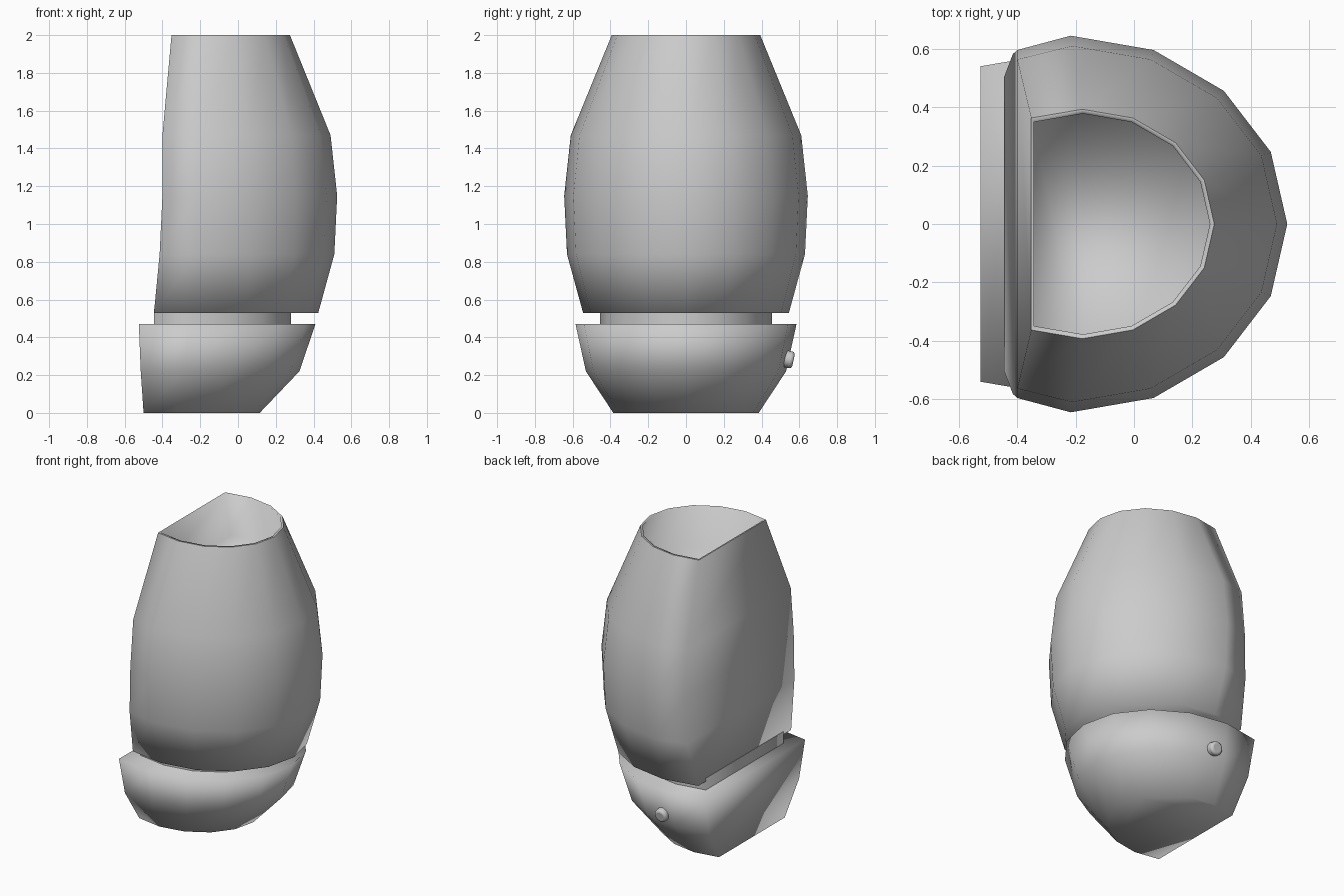
import bpy
import bmesh
from math import sin, cos, pi, radians

cube = bpy.data.objects.get("Cube")
if cube:
    bpy.data.objects.remove(cube, do_unlink=True)

# One plain grey for everything
grey = bpy.data.materials.new("plain_grey")
grey.use_nodes = True
colour = (0.6, 0.6, 0.6, 1.0)
grey.diffuse_color = colour
grey.node_tree.nodes["Principled BSDF"].inputs["Base Color"].default_value = colour

STRETCH = 1.15  # depth of the rounded side relative to its half width


def d_ring(bm, z, back, front, half):
    """D-shaped section: a faceted half ellipse closed by a flat back."""
    reach = half * STRETCH
    centre = front - reach
    corner = half * cos(pi / 8)
    pts = [(back, -corner)]
    for i in range(9):
        a = -pi / 2 + i * pi / 8
        pts.append((centre + reach * cos(a), half * sin(a)))
    pts.append((back, corner))
    return [bm.verts.new((x, y, z)) for x, y in pts]


def loft(name, sections, sharp=()):
    """Skin the sections in order and cap both ends."""
    bm = bmesh.new()
    rings = [d_ring(bm, *s) for s in sections]
    for low, high in zip(rings, rings[1:]):
        for i in range(len(low)):
            j = (i + 1) % len(low)
            bm.faces.new((low[i], low[j], high[j], high[i]))
    bm.faces.new(rings[0])
    bm.faces.new(rings[-1])
    bmesh.ops.recalc_face_normals(bm, faces=bm.faces)
    for f in bm.faces:
        f.smooth = True
    for k in sharp:
        for e in bm.edges:
            if all(v in rings[k] for v in e.verts):
                e.smooth = False
    mesh = bpy.data.meshes.new(name)
    bm.to_mesh(mesh)
    bm.free()
    obj = bpy.data.objects.new(name, mesh)
    bpy.context.collection.objects.link(obj)
    mesh.materials.append(grey)
    return obj


# Sections are (height, flat back x, front x, half width)
loft("lower_base", [
    (0.0, -0.50, 0.115, 0.385),
    (0.22, -0.515, 0.325, 0.53),
    (0.47, -0.525, 0.41, 0.585),
])

loft("neck", [
    (0.45, -0.445, 0.28, 0.455),
    (0.55, -0.445, 0.28, 0.455),
], sharp=(0, 1))

# Hollow-topped upper shell: outer wall, thin rim, then down to the inner floor
loft("upper_shell", [
    (0.53, -0.445, 0.425, 0.545),
    (0.84, -0.415, 0.51, 0.63),
    (1.15, -0.40, 0.525, 0.645),
    (1.47, -0.40, 0.49, 0.61),
    (2.0, -0.352, 0.275, 0.393),
    (2.0, -0.343, 0.26, 0.378),
    (1.67, -0.37, 0.38, 0.48),
], sharp=(4,))

# Small round button on the side of the base
bpy.ops.mesh.primitive_cylinder_add(vertices=16, radius=0.045, depth=0.07,
                                    location=(-0.2, 0.535, 0.285),
                                    rotation=(radians(-102), 0, 0))
button = bpy.context.object
button.name = "side_button"
bevel = button.modifiers.new("rounded_edge", "BEVEL")
bevel.width = 0.015
bevel.segments = 3
button.data.materials.append(grey)
bpy.ops.object.shade_smooth_by_angle(angle=radians(40))
